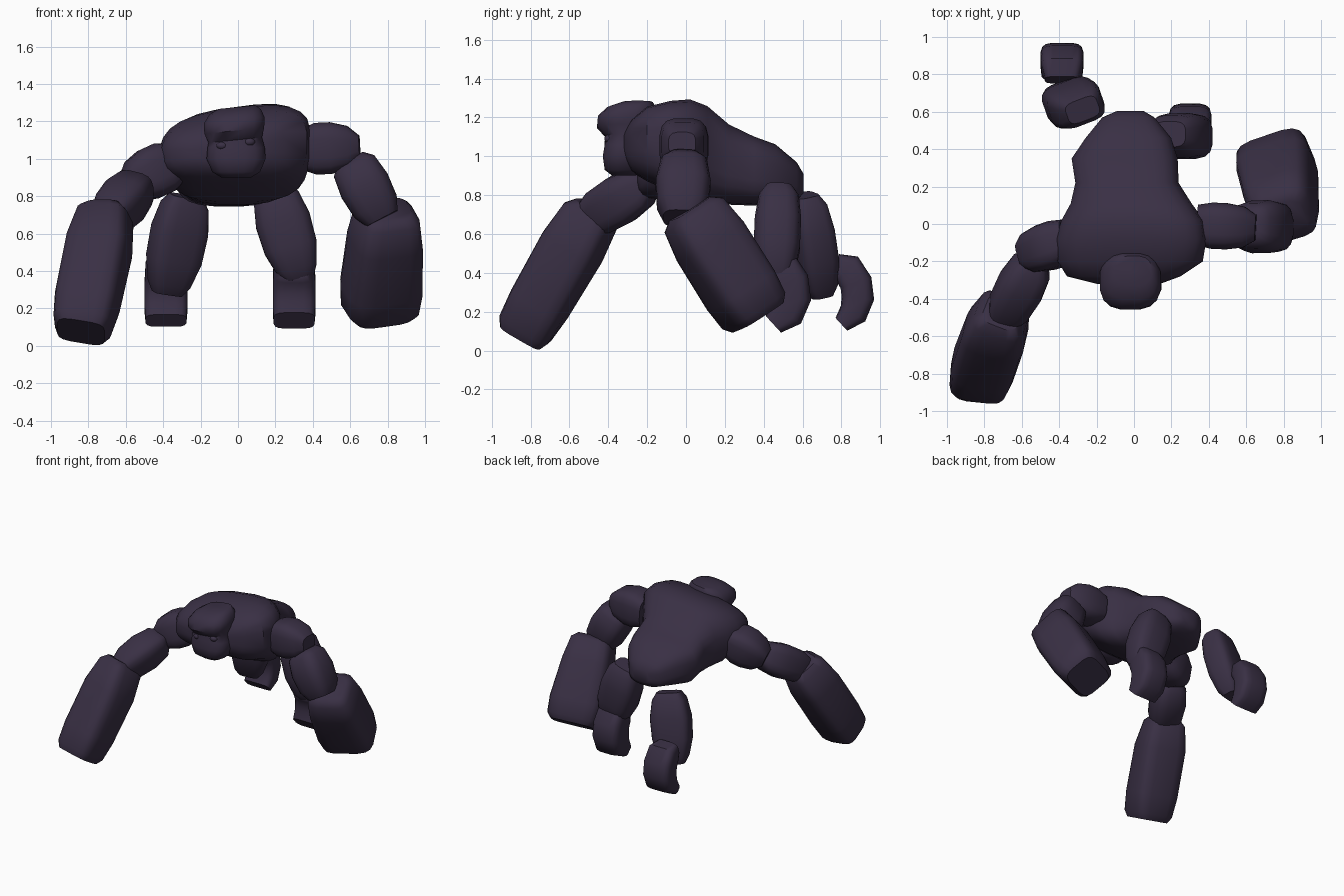
import bpy, bmesh, math
from mathutils import Vector

stone = bpy.data.materials.new("dark purple stone")
stone.diffuse_color = (0.041, 0.029, 0.058, 1)


def loft(name, rings, u=(1, 0, 0), u2=None, axis=None, power=0.6, sides=16):
    """Skin rounded-box rings (x, y, z, half width, half depth) along a path.
    The width direction twists from u to u2."""
    bm = bmesh.new()
    pts = [Vector(r[:3]) for r in rings]
    loops = []
    for i, r in enumerate(rings):
        d = Vector(axis) if axis else pts[min(i + 1, len(pts) - 1)] - pts[max(i - 1, 0)]
        d.normalize()
        side = Vector(u).lerp(Vector(u2 or u), i / (len(rings) - 1))
        side = (side - d * side.dot(d)).normalized()
        up = d.cross(side)
        loop = []
        for k in range(sides):
            a = 2 * math.pi * (k + 0.5) / sides
            c, s = math.cos(a), math.sin(a)
            c = math.copysign(abs(c) ** power, c)
            s = math.copysign(abs(s) ** power, s)
            loop.append(bm.verts.new(pts[i] + side * c * r[3] + up * s * r[4]))
        loops.append(loop)
    for a, b in zip(loops, loops[1:]):
        for k in range(sides):
            n = (k + 1) % sides
            bm.faces.new((a[k], a[n], b[n], b[k]))
    bm.faces.new(loops[0][::-1])
    bm.faces.new(loops[-1])
    bmesh.ops.recalc_face_normals(bm, faces=bm.faces[:])
    me = bpy.data.meshes.new(name)
    bm.to_mesh(me)
    bm.free()
    me.materials.append(stone)
    ob = bpy.data.objects.new(name, me)
    bpy.context.collection.objects.link(ob)
    bpy.ops.object.select_all(action='DESELECT')
    ob.select_set(True)
    bpy.context.view_layer.objects.active = ob
    bpy.ops.object.shade_smooth_by_angle(angle=math.radians(45))
    return ob


def limb(name, p0, p1, profile, **kw):
    """Straight boulder; profile holds (position along, half width, half depth)."""
    p0, p1 = Vector(p0), Vector(p1)
    return loft(name, [(*p0.lerp(p1, t), a, b) for t, a, b in profile], **kw)


# Torso: (y, x min, x max, z min, z max) slices from chest to rump
slices = [(-0.32, -0.20, 0.14, 0.98, 1.12), (-0.28, -0.36, 0.25, 0.92, 1.18),
          (-0.20, -0.41, 0.37, 0.87, 1.24), (-0.08, -0.42, 0.39, 0.82, 1.27),
          (0.02, -0.39, 0.375, 0.77, 1.28), (0.11, -0.34, 0.31, 0.755, 1.25),
          (0.22, -0.315, 0.24, 0.75, 1.16), (0.35, -0.335, 0.235, 0.745, 1.10),
          (0.46, -0.26, 0.20, 0.755, 1.06), (0.57, -0.17, 0.11, 0.77, 0.97),
          (0.605, -0.09, 0.05, 0.81, 0.91)]
torso = loft("torso", [((a + b) / 2, y, (c + d) / 2, (b - a) / 2, (d - c) / 2)
                       for y, a, b, c, d in slices], axis=(0, 1, 0), power=0.64, sides=24)
# Left shoulder sits lower than the right
for v in torso.data.vertices:
    v.co.z += 0.13 * v.co.x * max(0, min(1, (v.co.z - 0.9) / 0.25))

# Head: heavy brow over a rounded muzzle
head = loft("head", [(-0.01, -0.32, 0.90, 0.08, 0.06), (-0.01, -0.32, 0.93, 0.13, 0.10),
                     (-0.01, -0.31, 1.00, 0.16, 0.12), (-0.01, -0.30, 1.06, 0.155, 0.12),
                     (-0.015, -0.29, 1.10, 0.145, 0.125), (-0.02, -0.31, 1.15, 0.162, 0.15),
                     (-0.02, -0.305, 1.205, 0.165, 0.15), (-0.015, -0.28, 1.25, 0.14, 0.125),
                     (-0.005, -0.25, 1.275, 0.10, 0.08)], axis=(0, 0, 1), power=0.72)
for v in head.data.vertices:
    v.co.z += 0.1 * (v.co.x + 0.02) * (v.co.z > 1.08)
for n, x, z in (("left_eye", -0.085, 1.07), ("right_eye", 0.06, 1.09)):
    bpy.ops.mesh.primitive_uv_sphere_add(segments=12, ring_count=8, radius=0.032,
                                         location=(x, -0.395, z))
    eye = bpy.context.object
    eye.name = n
    eye.scale = (1, 0.8, 0.7)
    eye.data.materials.append(stone)
    bpy.ops.object.shade_smooth()

# Arms: shoulder, forearm and big fist on each side
shoulder = [(0, 0.11, 0.11), (0.25, 0.125, 0.14), (0.5, 0.125, 0.14), (0.8, 0.11, 0.115), (1, 0.07, 0.06)]
forearm = [(0, 0.07, 0.07), (0.12, 0.11, 0.11), (0.45, 0.125, 0.13), (0.8, 0.115, 0.12), (1, 0.085, 0.09)]
limb("left_shoulder", (-0.34, -0.08, 0.98), (-0.60, -0.17, 0.86), shoulder, u=(0, 1, 0))
limb("left_forearm", (-0.53, -0.20, 0.86), (-0.70, -0.50, 0.68), forearm)
limb("left_fist", (-0.70, -0.47, 0.73), (-0.84, -0.85, 0.075),
     [(0, 0.10, 0.10), (0.06, 0.14, 0.14), (0.3, 0.17, 0.16), (0.75, 0.17, 0.155),
      (0.94, 0.155, 0.145), (1, 0.13, 0.12)], u=(1, -0.4, 0), u2=(1, -0.05, -0.1), power=0.48)
limb("right_shoulder", (0.34, -0.005, 1.05), (0.65, -0.02, 1.065), shoulder, u=(0, 1, 0))
limb("right_forearm", (0.60, -0.01, 1.00), (0.77, -0.02, 0.68),
     [(t, a * 1.12, b * 1.1) for t, a, b in forearm])
limb("right_fist", (0.80, 0.02, 0.73), (0.755, 0.37, 0.17),
     [(0, 0.12, 0.11), (0.06, 0.16, 0.16), (0.3, 0.185, 0.18), (0.75, 0.205, 0.175),
      (0.94, 0.195, 0.16), (1, 0.16, 0.13)], u=(1, 0.25, 0.15), u2=(1, 0.3, 0.22), power=0.48)

# Legs: thigh and hooked foot on each side
thigh = [(0, 0.09, 0.06), (0.1, 0.125, 0.09), (0.35, 0.15, 0.105), (0.65, 0.145, 0.105),
         (0.9, 0.11, 0.085), (1, 0.08, 0.055)]
hook = [(0, -0.07, 0.44, 0.09, 0.06), (0, -0.01, 0.42, 0.11, 0.085), (0, 0.035, 0.35, 0.115, 0.085),
        (0, 0.045, 0.27, 0.115, 0.085), (0, 0.02, 0.19, 0.115, 0.075), (0, -0.04, 0.135, 0.11, 0.045)]
limb("left_thigh", (-0.275, 0.61, 0.80), (-0.38, 0.69, 0.28), thigh, u=(1, 0.35, 0), power=0.5)
limb("right_thigh", (0.19, 0.48, 0.84), (0.33, 0.46, 0.36), [(t, a, b * 1.15) for t, a, b in thigh])
for n, x, y, s in (("left_foot", -0.385, 0.84, 1), ("right_foot", 0.30, 0.49, 1.3)):
    loft(n, [(x, y + r[1], *r[2:4], r[4] * s) for r in hook], power=0.5)
